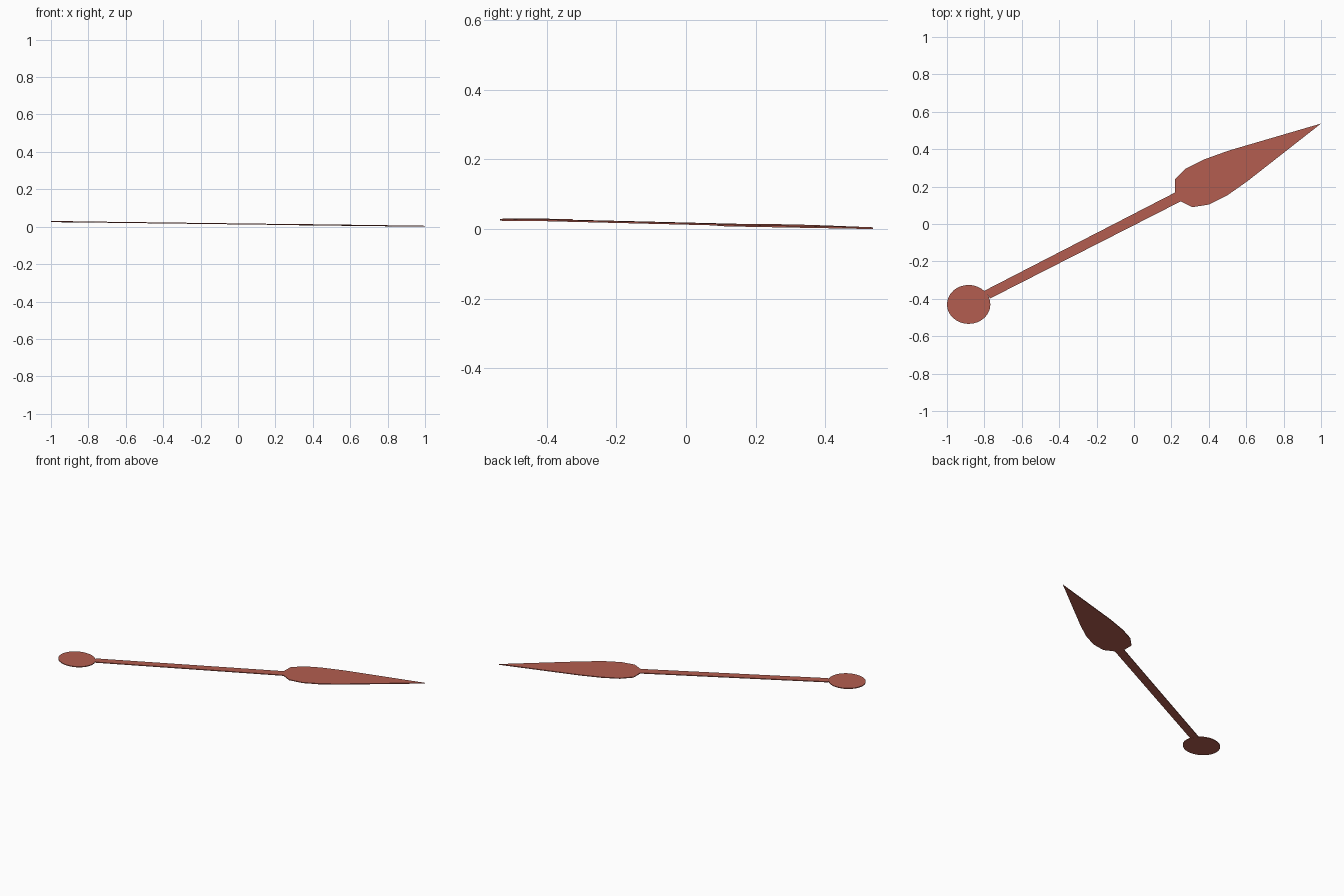
import bpy, bmesh, math

if "Cube" in bpy.data.objects:
    bpy.data.objects.remove(bpy.data.objects["Cube"])

THICK = 0.005  # plate thickness

red = bpy.data.materials.new("brick_red")
red.diffuse_color = (0.45, 0.11, 0.08, 1)
red.use_nodes = True
red.node_tree.nodes["Principled BSDF"].inputs["Base Color"].default_value = red.diffuse_color


def lift(x, y):
    # underside height: the whole hand dips slightly towards its tip
    return 0.0127 - 0.010 * x - 0.005 * y


def plate(name, outline):
    # thin flat plate extruded from an outline in plan
    bm = bmesh.new()
    face = bm.faces.new([bm.verts.new((x, y, lift(x, y))) for x, y in outline])
    ext = bmesh.ops.extrude_face_region(bm, geom=[face])
    for v in ext["geom"]:
        if isinstance(v, bmesh.types.BMVert):
            v.co.z += THICK
    bmesh.ops.recalc_face_normals(bm, faces=bm.faces)
    mesh = bpy.data.meshes.new(name)
    bm.to_mesh(mesh)
    bm.free()
    mesh.materials.append(red)
    ob = bpy.data.objects.new(name, mesh)
    bpy.context.collection.objects.link(ob)


# oval disc at the tail
N = 32
plate("tail_disc", [(-0.884 + 0.116 * math.cos(2 * math.pi * i / N),
                     -0.43 + 0.104 * math.sin(2 * math.pi * i / N)) for i in range(N)])

# slim shaft, ending on the disc rim and the blade's base
plate("shaft", [(-0.80, -0.357), (-0.769, -0.398), (0.25, 0.121), (0.219, 0.168)])

# leaf-shaped pointed blade
plate("blade", [(0.219, 0.168), (0.25, 0.121), (0.313, 0.09), (0.40, 0.104),
                (0.497, 0.152), (0.604, 0.227), (1.0, 0.537), (0.508, 0.393),
                (0.374, 0.345), (0.278, 0.297), (0.219, 0.238)])
